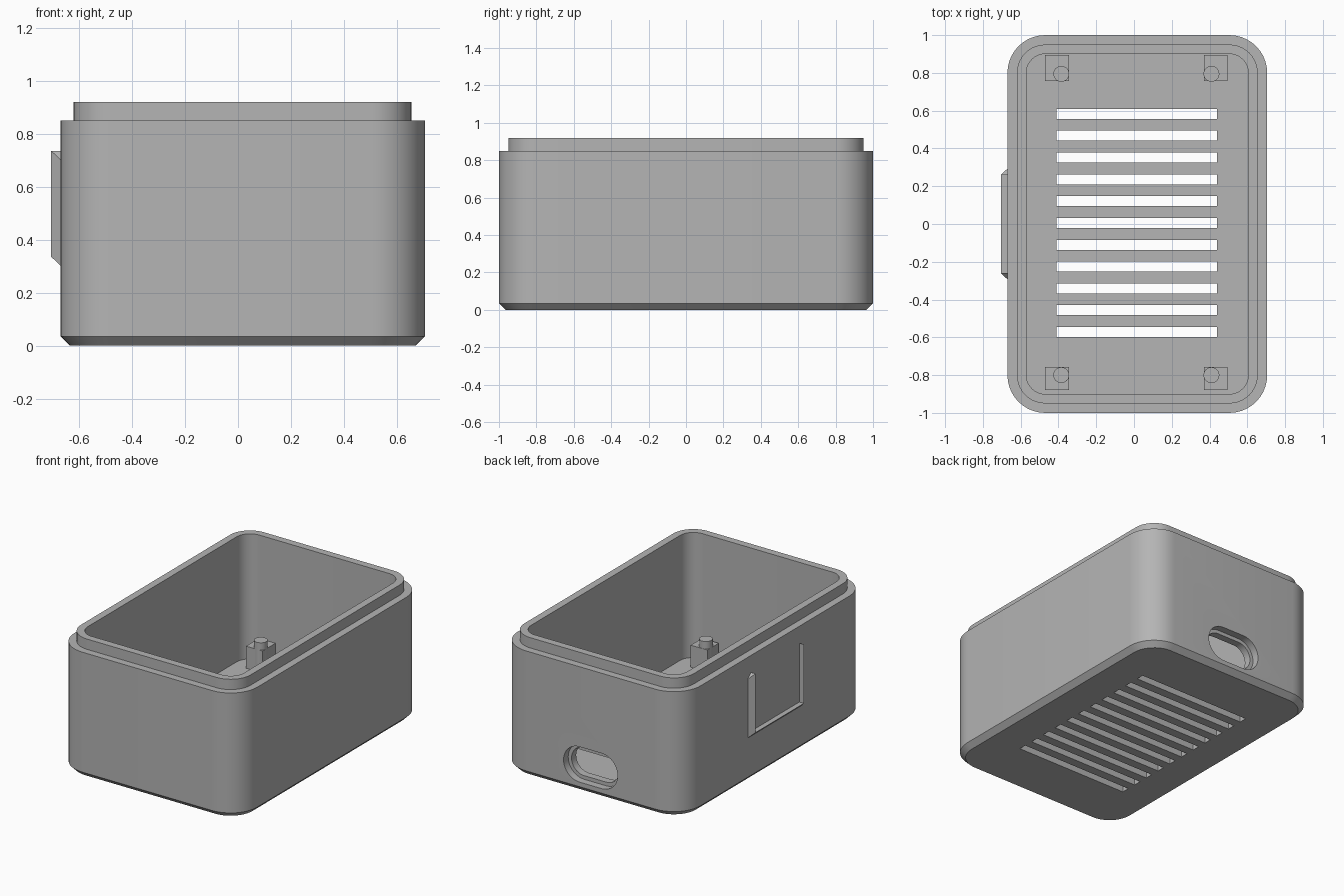
import bpy, bmesh, math
from mathutils import Vector

if "Cube" in bpy.data.objects:
    bpy.data.objects.remove(bpy.data.objects["Cube"], do_unlink=True)

CX = 0.0175          # centre of the box body in x
HX, HY = 0.6875, 1.0  # half sizes of the body
WALL = -0.67         # outer face carrying the card holder

grey = bpy.data.materials.new("plain_grey")
grey.use_nodes = True
grey.diffuse_color = (0.46, 0.46, 0.46, 1)
grey.node_tree.nodes["Principled BSDF"].inputs["Base Color"].default_value = (0.46, 0.46, 0.46, 1)


def round_rect(hx, hy, r, seg=10):
    """Counter-clockwise outline of a rounded rectangle."""
    pts = []
    for k, (sx, sy) in enumerate([(1, 1), (-1, 1), (-1, -1), (1, -1)]):
        for i in range(seg + 1):
            a = (k + i / seg) * math.pi / 2
            pts.append((sx * (hx - r) + r * math.cos(a), sy * (hy - r) + r * math.sin(a)))
    return pts


def finish(bm, name):
    bmesh.ops.remove_doubles(bm, verts=bm.verts, dist=1e-5)
    bmesh.ops.recalc_face_normals(bm, faces=bm.faces)
    mesh = bpy.data.meshes.new(name)
    bm.to_mesh(mesh)
    bm.free()
    mesh.materials.append(grey)
    ob = bpy.data.objects.new(name, mesh)
    bpy.context.collection.objects.link(ob)
    return ob


def loft(name, rings):
    """Skin a list of equal rings and cap both ends."""
    bm = bmesh.new()
    loops = [[bm.verts.new(p) for p in ring] for ring in rings]
    n = len(loops[0])
    for a, b in zip(loops, loops[1:]):
        for i in range(n):
            bm.faces.new((a[i], a[(i + 1) % n], b[(i + 1) % n], b[i]))
    bm.faces.new(loops[0])
    bm.faces.new(loops[-1])
    return finish(bm, name)


def add_box(bm, x0, x1, y0, y1, z0, z1):
    verts = bmesh.ops.create_cube(bm, size=1)["verts"]
    for v in verts:
        v.co = Vector(((x0, x1)[v.co.x > 0], (y0, y1)[v.co.y > 0], (z0, z1)[v.co.z > 0]))


def smooth(ob):
    bpy.ops.object.select_all(action="DESELECT")
    ob.select_set(True)
    bpy.context.view_layer.objects.active = ob
    bpy.ops.object.shade_smooth_by_angle(angle=math.radians(30))


# Box shell: bottom chamfer, wall, stepped lip, cavity
def level(inset, z):
    return [(CX + x, y, z) for x, y in round_rect(HX - inset, HY - inset, 0.2 - inset)]


shell = loft("box_shell", [level(i, z) for i, z in [
    (0.035, 0), (0, 0.035), (0, 0.85), (0.05, 0.85), (0.05, 0.92), (0.1, 0.92), (0.1, 0.07)]])

# Floor vents
bm = bmesh.new()
for i in range(-5, 6):
    y = 0.0055 + i * 0.1155
    add_box(bm, -0.41, 0.44, y - 0.0265, y + 0.0265, -0.1, 0.15)
cutters = [finish(bm, "vent_cutter")]


# Cable port in the back wall: shallow recess and a smaller through hole
def port(name, hx, hz, y0, y1):
    outline = round_rect(hx, hz, hz)
    return loft(name, [[(CX + x, y, 0.186 + z) for x, z in outline] for y in (y0, y1)])


cutters.append(port("port_recess_cutter", 0.203, 0.12, 0.95, 1.1))
cutters.append(port("port_hole_cutter", 0.178, 0.095, 0.8, 1.05))

for c in cutters:
    c.hide_render = True
    mod = shell.modifiers.new(c.name, "BOOLEAN")
    mod.operation = "DIFFERENCE"
    mod.solver = "EXACT"
    mod.object = c

# Bake the cuts and drop the cutters
deps = bpy.context.evaluated_depsgraph_get()
baked = bpy.data.meshes.new_from_object(shell.evaluated_get(deps))
shell.modifiers.clear()
shell.data = baked
for c in cutters:
    bpy.data.objects.remove(c, do_unlink=True)
smooth(shell)

# Board supports: corner block with a locating pin
for side, x0, x1, px in (("right", -0.47, -0.345, -0.385), ("left", 0.37, 0.495, 0.41)):
    for end, y0, y1, py in (("back", 0.757, 0.895, 0.795), ("front", -0.88, -0.757, -0.8)):
        bm = bmesh.new()
        add_box(bm, x0, x1, y0, y1, 0.06, 0.22)
        finish(bm, f"support_block_{end}_{side}")
        circle = round_rect(0.042, 0.042, 0.042, 6)
        pin = loft(f"locating_pin_{end}_{side}",
                   [[(px + x, py + y, z) for x, y in circle] for z in (0.06, 0.27)])
        smooth(pin)

# Card holder: U-shaped rail, square inside and sloped outside
stations = []
for s, inner_z, outer_z in ((1, 0.735, 0.70), (1, 0.335, 0.30), (-1, 0.335, 0.30), (-1, 0.735, 0.70)):
    stations.append([(WALL + 0.002, s * 0.26, inner_z),
                     (-0.705, s * 0.26, inner_z),
                     (WALL + 0.002, s * 0.295, outer_z)])
loft("card_holder_rail", stations)
